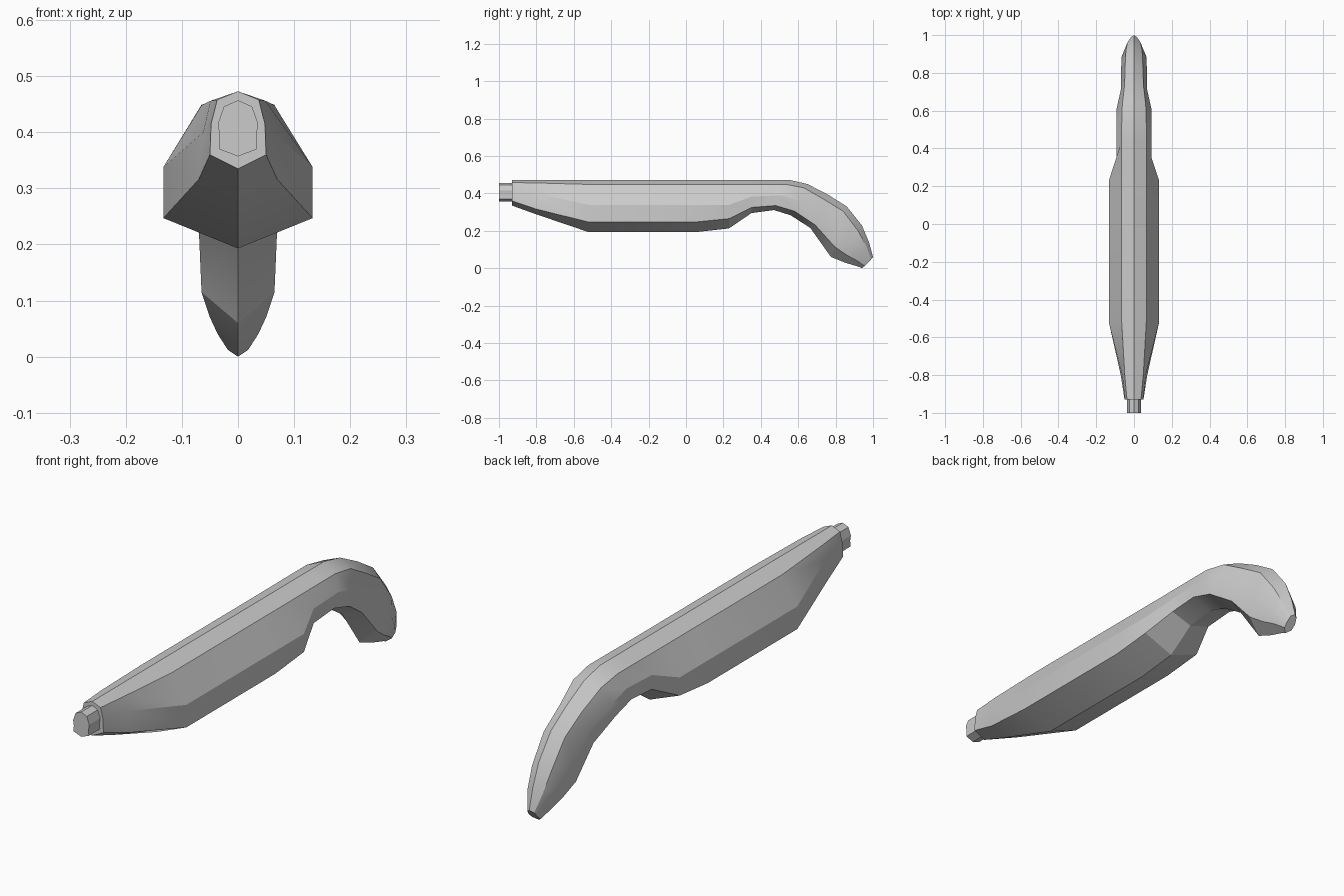
import bpy
import bmesh
import math


def loft(name, rings, angle):
    """Skin half-sections (x, y, z), ordered top to bottom, mirrored across x = 0."""
    bm = bmesh.new()
    loops = []
    for half in rings:
        full = half + [(-x, y, z) for x, y, z in reversed(half[1:-1])]
        loops.append([bm.verts.new(p) for p in full])
    n = len(loops[0])
    for a, b in zip(loops, loops[1:]):
        for i in range(n):
            j = (i + 1) % n
            bm.faces.new((a[i], a[j], b[j], b[i]))
    bm.faces.new(loops[0])
    bm.faces.new(loops[-1][::-1])
    bmesh.ops.recalc_face_normals(bm, faces=bm.faces)
    mesh = bpy.data.meshes.new(name)
    bm.to_mesh(mesh)
    bm.free()
    obj = bpy.data.objects.new(name, mesh)
    bpy.context.collection.objects.link(obj)
    bpy.ops.object.select_all(action='DESELECT')
    obj.select_set(True)
    bpy.context.view_layer.objects.active = obj
    bpy.ops.object.shade_smooth_by_angle(angle=math.radians(angle))
    return obj


def upright(y, points):
    return [(x, y, z) for x, z in points]


# Straight forestock: tapered nose, then a deep keel
nose = [(0, .473), (.037, .458), (.048, .415), (.05, .36), (0, .335)]
neck = [(0, .473), (.049, .456), (.062, .40), (.07, .316), (0, .288)]
keel = [(0, .473), (.065, .448), (.133, .338), (.133, .247), (0, .193)]
rear = [(0, .473), (.065, .448), (.133, .338), (.133, .265), (0, .213)]
rings = [upright(-.93, nose), upright(-.8, neck), upright(-.52, keel),
         upright(.05, keel), upright(.23, rear)]

# Grip bending down to the rounded tip
rings += [
    [(0, .44, .473), (.065, .44, .449), (.093, .35, .383), (.093, .35, .325), (0, .35, .295)],
    [(0, .55, .473), (.065, .53, .449), (.093, .51, .39), (.093, .48, .335), (0, .47, .311)],
    [(0, .65, .45), (.062, .63, .43), (.092, .61, .36), (.092, .58, .305), (0, .56, .283)],
    [(0, .76, .393), (.05, .735, .37), (.07, .71, .30), (.07, .69, .232), (0, .665, .215)],
    [(0, .86, .33), (.047, .84, .305), (.068, .82, .20), (.065, .795, .115), (0, .775, .06)],
    [(0, .94, .23), (.043, .92, .20), (.066, .885, .14), (.05, .86, .07), (0, .85, .03)],
    [(0, .978, .14), (.034, .963, .12), (.045, .935, .075), (.036, .915, .04), (0, .93, .006)],
    [(0, 1, .06), (.015, .99, .05), (.02, .975, .03), (.018, .955, .012), (0, .94, 0)],
]
loft("stock", rings, 22)

# Small faceted plug at the front end
plug = [(0, .457), (.025, .446), (.036, .415), (.033, .395), (.034, .37), (0, .357)]
loft("end_plug", [upright(-1, plug), upright(-.92, plug)], 20)
